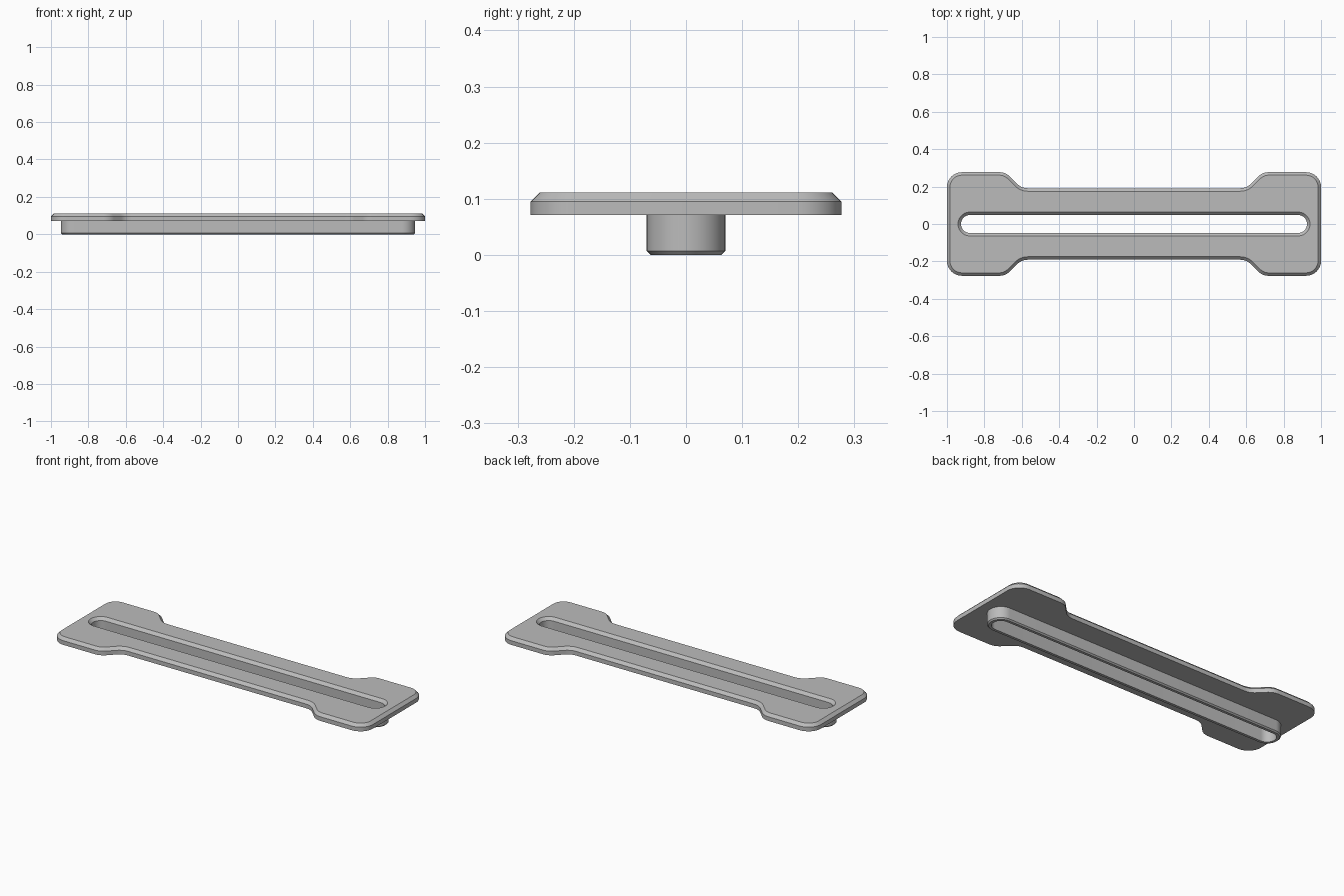
import bpy
import bmesh
from math import cos, sin, pi
from mathutils import Vector

cube = bpy.data.objects.get("Cube")
if cube:
    bpy.data.objects.remove(cube)

grey = bpy.data.materials.new("satin grey")
grey.use_nodes = True
colour = (0.5, 0.5, 0.5, 1)
grey.diffuse_color = colour
grey.node_tree.nodes["Principled BSDF"].inputs["Base Color"].default_value = colour


def rounded(corners, radius, steps=8):
    """Counterclockwise outline with filleted corners, as (point, outward normal) pairs."""
    outline = []
    pts = [Vector(c) for c in corners]
    for i, p in enumerate(pts):
        a = (p - pts[i - 1]).normalized()
        b = (pts[(i + 1) % len(pts)] - p).normalized()
        n0, n1 = Vector((a.y, -a.x)), Vector((b.y, -b.x))
        side = 1 if a.cross(b) > 0 else -1
        centre = p - (n0 + n1) * side * radius / (1 + n0.dot(n1))
        turn = n0.angle(n1) * side
        for k in range(steps + 1):
            t = turn * k / steps
            n = Vector((n0.x * cos(t) - n0.y * sin(t), n0.x * sin(t) + n0.y * cos(t)))
            q = centre + n * side * radius
            if not outline or (q - outline[-1][0]).length > 1e-5:
                outline.append((q, n))
    if (outline[0][0] - outline[-1][0]).length < 1e-5:
        outline.pop()
    return outline


def stadium(half_length, half_width):
    x, y = half_length, half_width
    return rounded([(x, -y), (x, y), (-x, y), (-x, -y)], y, 10)


def ring(bm, outline, z, grow=0):
    """Closed loop of edges at height z, offset along the outline normals."""
    verts = [bm.verts.new((*(p + n * grow), z)) for p, n in outline]
    return verts, [bm.edges.new((v, verts[i - 1])) for i, v in enumerate(verts)]


def loft(bm, rings):
    for (a, _), (b, _) in zip(rings, rings[1:]):
        for i in range(len(a)):
            bm.faces.new((a[i - 1], a[i], b[i], b[i - 1]))


def finish(bm, name):
    bmesh.ops.recalc_face_normals(bm, faces=bm.faces)
    mesh = bpy.data.meshes.new(name)
    bm.to_mesh(mesh)
    bm.free()
    mesh.materials.append(grey)
    obj = bpy.data.objects.new(name, mesh)
    bpy.context.collection.objects.link(obj)
    bpy.ops.object.select_all(action="DESELECT")
    obj.select_set(True)
    bpy.context.view_layer.objects.active = obj
    bpy.ops.object.shade_smooth_by_angle(angle=pi / 6)


PLATE_BASE, PLATE_TOP, CHAMFER = 0.071, 0.111, 0.016
HEAD, WAIST = 0.277, 0.191

# Quarter of the plate outline, mirrored to a full counterclockwise loop
quarter = [(1, HEAD), (0.687, HEAD), (0.601, WAIST)]
half = quarter + [(-x, y) for x, y in reversed(quarter)]
plate_outline = rounded(half + [(-x, -y) for x, y in half], 0.08)
slot = stadium(0.925, 0.048)

# Plate: chamfered rim outside and around the slot
bm = bmesh.new()
outside = [ring(bm, plate_outline, PLATE_BASE),
           ring(bm, plate_outline, PLATE_TOP - CHAMFER),
           ring(bm, plate_outline, PLATE_TOP, -CHAMFER)]
inside = [ring(bm, slot, PLATE_BASE),
          ring(bm, slot, PLATE_TOP - CHAMFER),
          ring(bm, slot, PLATE_TOP, CHAMFER)]
loft(bm, outside)
loft(bm, inside)
for level in (0, 2):
    bmesh.ops.triangle_fill(bm, use_beauty=True,
                            edges=outside[level][1] + inside[level][1])
finish(bm, "slotted_plate")

# Collar: wall around the slot under the plate, chamfered at its lower outer edge
bm = bmesh.new()
wall = 0.022
loft(bm, [ring(bm, slot, PLATE_BASE),
          ring(bm, slot, 0),
          ring(bm, slot, 0, wall - 0.007),
          ring(bm, slot, 0.007, wall),
          ring(bm, slot, PLATE_BASE, wall)])
finish(bm, "slot_collar")
